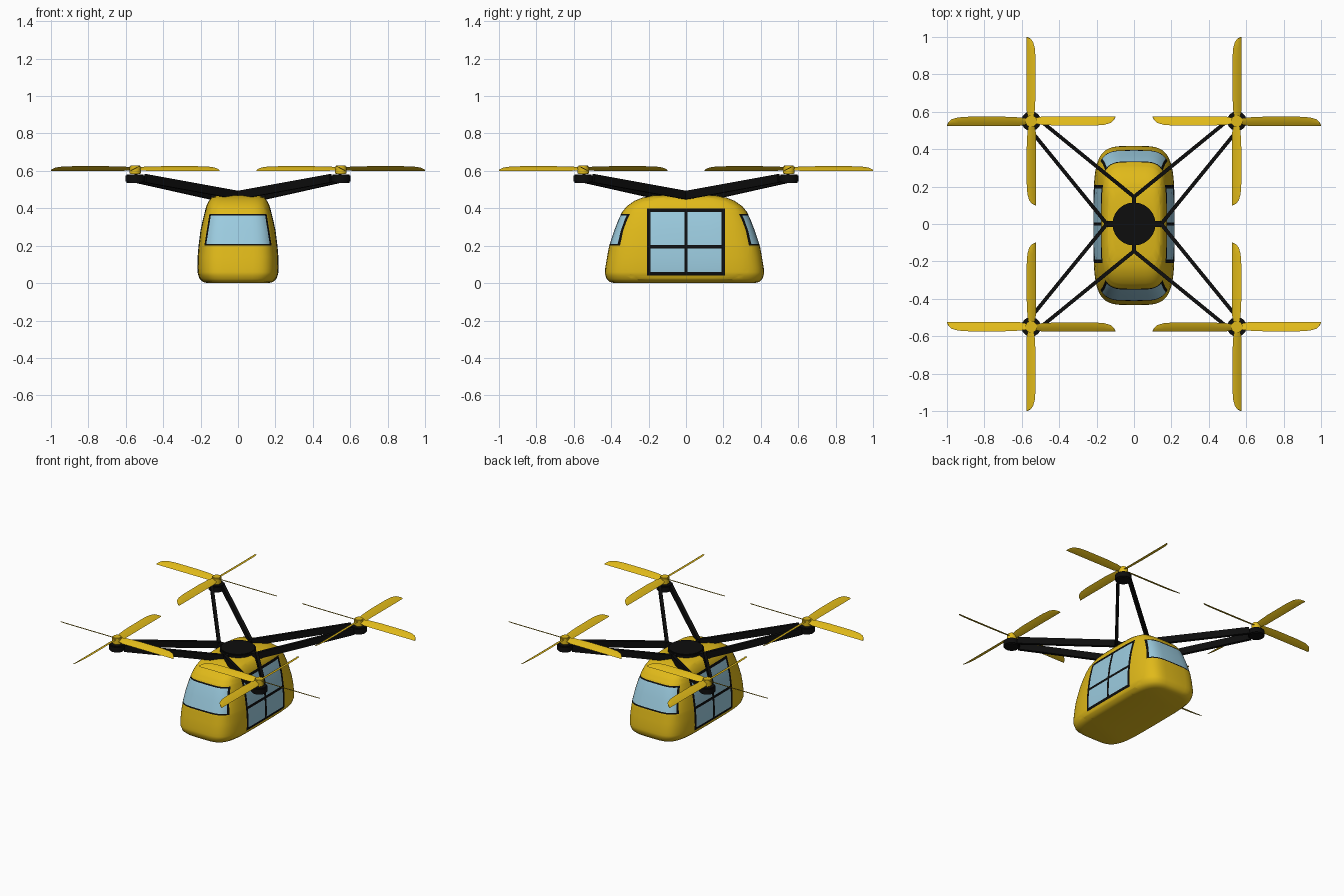
import bpy, bmesh, math
from mathutils import Vector, Matrix

if "Cube" in bpy.data.objects:
    bpy.data.objects.remove(bpy.data.objects["Cube"])


def material(name, rgb):
    m = bpy.data.materials.new(name)
    m.use_nodes = True
    m.diffuse_color = (*rgb, 1)
    m.node_tree.nodes["Principled BSDF"].inputs["Base Color"].default_value = (*rgb, 1)
    return m


YELLOW = material("yellow_paint", (0.75, 0.49, 0.01))
BLACK = material("black_frame", (0.004, 0.004, 0.004))
GLASS = material("blue_glass", (0.33, 0.6, 0.74))


def finish(bm, name, mats, angle=40):
    bmesh.ops.recalc_face_normals(bm, faces=bm.faces)
    mesh = bpy.data.meshes.new(name)
    bm.to_mesh(mesh)
    bm.free()
    ob = bpy.data.objects.new(name, mesh)
    bpy.context.collection.objects.link(ob)
    for m in mats:
        mesh.materials.append(m)
    bpy.ops.object.select_all(action='DESELECT')
    ob.select_set(True)
    bpy.context.view_layer.objects.active = ob
    bpy.ops.object.shade_smooth_by_angle(angle=math.radians(angle))
    return ob


def loft(bm, rings):
    rows = [[bm.verts.new(p) for p in ring] for ring in rings]
    n = len(rows[0])
    for a, b in zip(rows, rows[1:]):
        for i in range(n):
            j = (i + 1) % n
            bm.faces.new((a[i], a[j], b[j], b[i]))
    bm.faces.new(rows[0][::-1])
    bm.faces.new(rows[-1])


def disc(name, centre, r, depth, mat, bevel):
    bm = bmesh.new()
    bmesh.ops.create_cone(bm, cap_ends=True, segments=24, radius1=r, radius2=r,
                          depth=depth, matrix=Matrix.Translation(centre))
    rims = [e for e in bm.edges if abs(e.verts[0].co.z - e.verts[1].co.z) < 1e-5]
    bmesh.ops.bevel(bm, geom=rims, offset=bevel, segments=2, affect='EDGES')
    return finish(bm, name, [mat])


def bar(name, p, q, width, height):
    p, q = Vector(p), Vector(q)
    d = q - p
    side = Vector((0, 0, 1)).cross(d).normalized()
    up = d.normalized().cross(side)
    rot = Matrix((d, side * width, up * height)).transposed().to_4x4()
    bm = bmesh.new()
    bmesh.ops.create_cube(bm, size=1, matrix=Matrix.Translation((p + q) / 2) @ rot)
    return finish(bm, name, [BLACK])


# Cabin shell: rounded sections (height, half width, half length)
SECTIONS = [(0, .165, .375), (.006, .187, .4), (.022, .205, .417), (.05, .215, .425),
            (.08, .217, .424), (.14, .216, .414), (.2, .211, .403), (.28, .201, .376),
            (.34, .188, .353), (.38, .178, .334), (.41, .17, .31), (.44, .156, .268),
            (.457, .14, .225), (.468, .115, .17)]
SHIFT = -0.008


def section(z, a, b, n=56, power=2 / 4.4):
    pts = []
    for i in range(n):
        t = 2 * math.pi * i / n
        c, s = math.cos(t), math.sin(t)
        pts.append((math.copysign(a * abs(c) ** power, c),
                    math.copysign(b * abs(s) ** power, s) + SHIFT, z))
    return pts


bm = bmesh.new()
loft(bm, [section(*s) for s in SECTIONS])

# Cut window outlines and frames into the shell
EDGE = 0.009
SLOPE = 0.16
cuts = []
for z in (.05, .39, .195):
    cuts += [((0, 0, z - EDGE), (0, 0, 1)), ((0, 0, z + EDGE), (0, 0, 1))]
for z in (.2, .37):
    cuts += [((0, 0, z), (0, 0, 1)), ((0, 0, z + (EDGE if z < .3 else -EDGE)), (0, 0, 1))]
for y in (-.2, 0, .2):
    cuts += [((0, y - EDGE, 0), (0, 1, 0)), ((0, y + EDGE, 0), (0, 1, 0))]
for s in (-1, 1):
    for x in (.18, .18 - EDGE):
        cuts.append(((s * x, 0, .2), (s, 0, SLOPE)))
for co, no in cuts:
    bmesh.ops.bisect_plane(bm, geom=bm.verts[:] + bm.edges[:] + bm.faces[:],
                           dist=1e-5, plane_co=co, plane_no=no)


def window_colour(c):
    x, y, z = abs(c.x), abs(c.y), c.z
    if y < .2 + EDGE and .05 - EDGE < z < .39 + EDGE and x > .12:
        frame = (y > .2 - EDGE or y < EDGE or z < .05 + EDGE
                 or z > .39 - EDGE or abs(z - .195) < EDGE)
        return 1 if frame else 2
    limit = .18 - SLOPE * (z - .2)
    if y > .28 and .2 < z < .37 and x < limit:
        return 1 if (z < .2 + EDGE or z > .37 - EDGE or x > limit - EDGE) else 2
    return 0


for f in bm.faces:
    f.material_index = window_colour(f.calc_center_median())
finish(bm, "cabin", [YELLOW, BLACK, GLASS], 50)

# Roof mount: central disc and four short spokes
disc("roof_hub", (0, 0, .473), .115, .034, BLACK, .006)
bar("hub_spoke_across", (-.16, 0, .467), (.16, 0, .467), .03, .036)
bar("hub_spoke_along", (0, -.155, .467), (0, .155, .467), .022, .036)


def blade(name, centre, angle, spin):
    # Pitched blade: straight low edge, high edge rounded at the tip
    stations = [(.01, .012), (.06, .02), (.15, .024), (.33, .024),
                (.39, .02), (.425, .01), (.443, -.006), (.45, -.02)]
    rings = []
    for r, high in stations:
        low = -.025 if r > .05 else -.015
        ring = []
        for k, w in ((0, 0), (.3, .003), (.7, .003), (1, 0), (.7, -.002), (.3, -.002)):
            c = low + (high - low) * k
            ring.append((r, -spin * c, c * .5 + w))
        rings.append(ring)
    bm = bmesh.new()
    loft(bm, rings)
    bm.transform(Matrix.Translation(centre) @ Matrix.Rotation(angle, 4, 'Z'))
    finish(bm, name, [YELLOW])


# Four rotors, each on a pair of rising beams
for sx, side in ((-1, "right"), (1, "left")):
    for sy, end in ((-1, "front"), (1, "back")):
        tag = f"{end}_{side}"
        x, y = .55 * sx, .55 * sy
        bar("side_beam_" + tag, (.145 * sx, 0, .47), (.548 * sx, .495 * sy, .56), .02, .045)
        bar("end_beam_" + tag, (0, .145 * sy, .47), (.495 * sx, .548 * sy, .56), .02, .045)
        disc("motor_" + tag, (x, y, .558), .052, .044, BLACK, .006)
        disc("rotor_hub_" + tag, (x, y, .605), .031, .046, YELLOW, .005)
        for k in range(4):
            blade(f"blade_{tag}_{k + 1}", (x, y, .613), k * math.pi / 2, -sx * sy)
